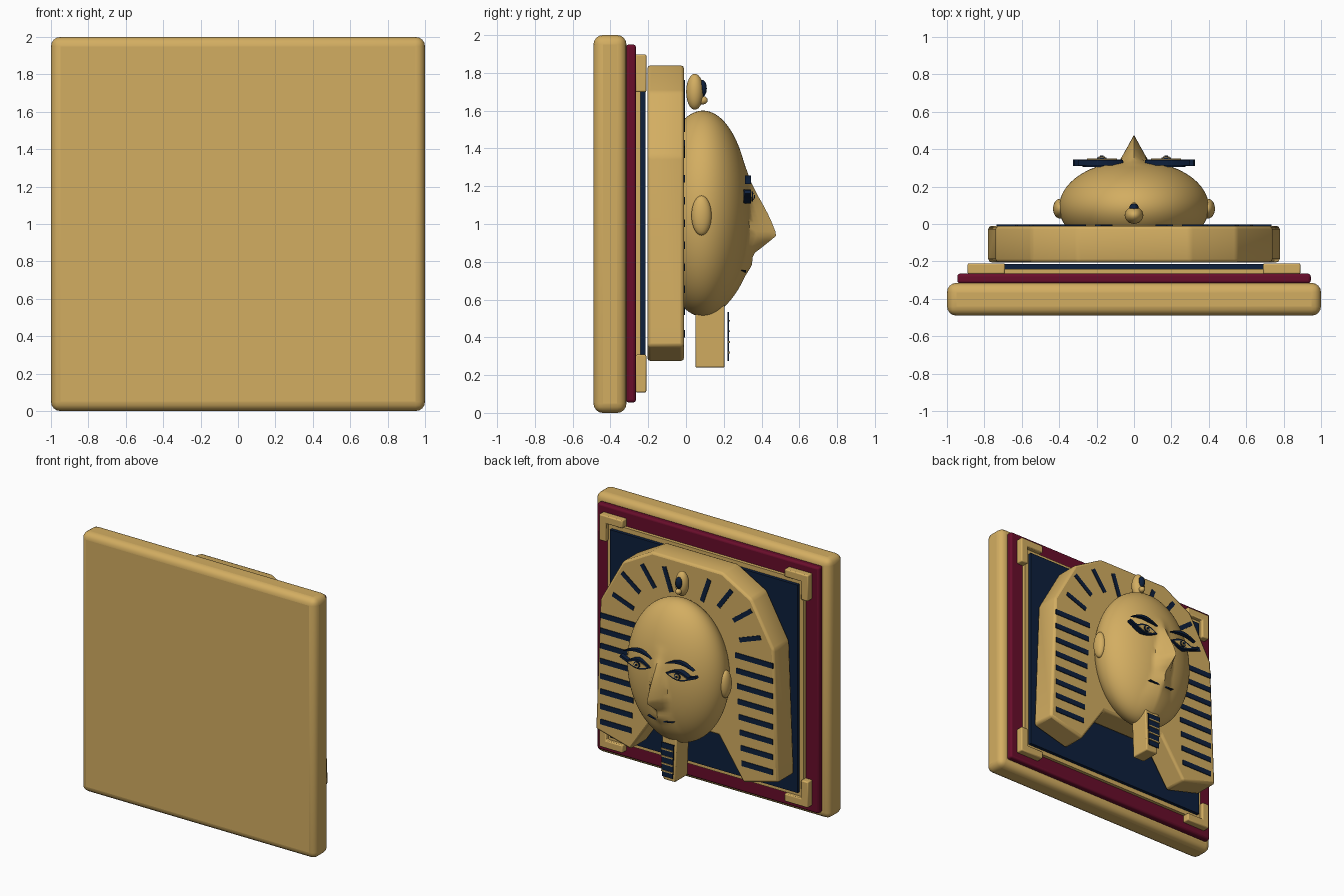
import bpy, bmesh, math

if "Cube" in bpy.data.objects:
    bpy.data.objects.remove(bpy.data.objects["Cube"])


def material(name, rgb):
    m = bpy.data.materials.new(name)
    m.diffuse_color = (*rgb, 1)
    m.use_nodes = True
    m.node_tree.nodes["Principled BSDF"].inputs["Base Color"].default_value = m.diffuse_color
    return m


GOLD = material("gold", (0.65, 0.42, 0.12))
NAVY = material("navy", (0.004, 0.014, 0.045))
MAROON = material("maroon", (0.14, 0.004, 0.024))


def finish(name, bm, mat, bevel=0, segments=3, smooth=False):
    bmesh.ops.recalc_face_normals(bm, faces=bm.faces)
    me = bpy.data.meshes.new(name)
    bm.to_mesh(me)
    bm.free()
    me.materials.append(mat)
    ob = bpy.data.objects.new(name, me)
    bpy.context.collection.objects.link(ob)
    if bevel:
        b = ob.modifiers.new("bevel", "BEVEL")
        b.width, b.segments = bevel, segments
        b.limit_method, b.angle_limit = "ANGLE", math.radians(20)
    if smooth or bevel:
        bpy.ops.object.select_all(action="DESELECT")
        ob.select_set(True)
        bpy.context.view_layer.objects.active = ob
        bpy.ops.object.shade_smooth_by_angle(angle=math.radians(35))
    return ob


def plate(name, outline, y0, y1, mat, bevel=0, segments=3):
    """Extrude an (x, z) outline from y0 to y1."""
    bm = bmesh.new()
    f = bm.faces.new([bm.verts.new((x, y0, z)) for x, z in outline])
    ext = bmesh.ops.extrude_face_region(bm, geom=[f])["geom"]
    verts = [g for g in ext if isinstance(g, bmesh.types.BMVert)]
    bmesh.ops.translate(bm, verts=verts, vec=(0, y1 - y0, 0))
    return finish(name, bm, mat, bevel, segments)


def rect(x0, x1, z0, z1):
    return [(x0, z0), (x1, z0), (x1, z1), (x0, z1)]


def stroke(ax, az, bx, bz, w):
    """Straight bar outline between two points."""
    d = math.hypot(bx - ax, bz - az)
    nx, nz = -(bz - az) / d * w / 2, (bx - ax) / d * w / 2
    return [(ax + nx, az + nz), (bx + nx, bz + nz), (bx - nx, bz - nz), (ax - nx, az - nz)]


def lens(x0, x1, zc, up, low, n=14):
    """Almond or crescent outline between two arcs."""
    arc = lambda i, h: (x0 + (x1 - x0) * i / n, zc + h * math.sin(math.pi * i / n))
    return [arc(i, up) for i in range(n + 1)] + [arc(i, low) for i in range(n - 1, 0, -1)]


def disc(cx, cz, r, n=20):
    return [(cx + r * math.cos(2 * math.pi * i / n), cz + r * math.sin(2 * math.pi * i / n)) for i in range(n)]


def flip(outline, s):
    return [(s * x, z) for x, z in outline]


def ellipsoid(name, c, r, mat, u=32, v=20, shape=None):
    bm = bmesh.new()
    bmesh.ops.create_uvsphere(bm, u_segments=u, v_segments=v, radius=1)
    for p in bm.verts:
        p.co = [c[i] + p.co[i] * r[i] for i in range(3)]
        if shape:
            shape(p.co)
    return finish(name, bm, mat, smooth=True)


# layered backing panels
plate("back_panel", rect(-1, 1, 0, 2), -0.49, -0.315, GOLD, 0.05, 4)
plate("maroon_panel", rect(-0.945, 0.945, 0.055, 1.95), -0.318, -0.265, MAROON, 0.015)
plate("gold_border", rect(-0.835, 0.835, 0.165, 1.835), -0.268, -0.24, GOLD)
plate("navy_panel", rect(-0.8, 0.8, 0.2, 1.8), -0.241, -0.215, NAVY)

# L-shaped corner brackets
for sx in (1, -1):
    for sz in (1, -1):
        ell = [(0.89, 0.895), (0.69, 0.895), (0.69, 0.835), (0.83, 0.835), (0.83, 0.695), (0.89, 0.695)]
        plate("corner_bracket", [(sx * x, 1.003 + sz * z) for x, z in ell], -0.268, -0.21, GOLD, 0.008, 2)

# headdress with two hanging lappets
half = [(0.3, 1.84), (0.55, 1.7), (0.74, 1.36), (0.78, 0.35), (0.48, 0.27), (0.27, 0.58)]
plate("headdress", half + flip(half[::-1], -1), -0.205, -0.01, GOLD, 0.018, 2)

# headdress stripes: horizontal on the sides, radial over the crown
for s in (1, -1):
    for i in range(8):
        z = 0.42 + i * 0.117
        inner = 0.47 - 0.008 * i
        plate("side_stripe", flip(rect(inner, 0.735, z - 0.02, z + 0.02), s), -0.012, -0.004, NAVY)
    for a, r in ((19, 0.5), (36, 0.56), (53, 0.6), (70, 0.58)):
        sn, cs = math.sin(math.radians(a)), math.cos(math.radians(a))
        bar = stroke((r - 0.1) * sn, 1.2 + (r - 0.1) * cs, (r + 0.09) * sn, 1.2 + (r + 0.09) * cs, 0.034)
        plate("crown_stripe", flip(bar, s), -0.012, -0.004, NAVY)

# head: ellipsoid with a nose, lip and chin ridge; rows are z, height, half width
RIDGE = [(0.51, 0, 0.12), (0.66, 0.018, 0.14), (0.72, 0.023, 0.12), (0.78, 0.042, 0.1),
         (0.84, 0.035, 0.09), (0.88, 0.08, 0.085), (0.94, 0.146, 0.085), (1.02, 0.11, 0.075),
         (1.08, 0.08, 0.065), (1.15, 0.044, 0.055), (1.23, 0.013, 0.06), (1.32, 0, 0.08)]


def face_ridge(co):
    if co.y < 0.1:
        return
    for (za, ha, wa), (zb, hb, wb) in zip(RIDGE, RIDGE[1:]):
        if za <= co.z < zb:
            t = (co.z - za) / (zb - za)
            w = wa + (wb - wa) * t
            co.y += (ha + (hb - ha) * t) * max(0, 1 - abs(co.x) / w) ** 1.1


ellipsoid("head", (0, 0.09, 1.055), (0.4, 0.25, 0.545), GOLD, 128, 72, face_ridge)

# ears, eyes and brows
for s in (1, -1):
    ellipsoid("ear", (s * 0.395, 0.082, 1.045), (0.038, 0.053, 0.105), GOLD)
    plate("eye_outline", flip(lens(0.065, 0.275, 1.143, 0.04, -0.034), s), 0.305, 0.345, NAVY)
    plate("eye_wing", flip(stroke(0.235, 1.135, 0.322, 1.17, 0.018), s), 0.31, 0.345, NAVY)
    plate("eye_inner", flip(lens(0.09, 0.252, 1.143, 0.025, -0.022), s), 0.344, 0.349, GOLD)
    plate("iris", flip(disc(0.172, 1.145, 0.026), s), 0.348, 0.355, NAVY)
    plate("iris_ring", flip(disc(0.172, 1.145, 0.018), s), 0.354, 0.36, GOLD)
    plate("pupil", flip(disc(0.172, 1.145, 0.009), s), 0.359, 0.365, NAVY)
    plate("brow", flip(lens(0.06, 0.3, 1.213, 0.043, 0.023), s), 0.312, 0.343, NAVY)

# mouth line, its middle hidden by the lips
plate("mouth_line", lens(-0.11, 0.11, 0.757, -0.003, -0.016), 0.285, 0.318, NAVY)

# brow ornament: hood, inlay and small head
ellipsoid("ornament_hood", (0, 0.047, 1.7), (0.05, 0.046, 0.095), GOLD)
ellipsoid("ornament_inlay", (0, 0.086, 1.718), (0.026, 0.024, 0.045), NAVY, 20, 12)
ellipsoid("ornament_head", (0, 0.088, 1.655), (0.022, 0.027, 0.022), GOLD, 20, 12)

# tapered beard with a barred front plate
plate("beard", [(-0.05, 0.24), (0.05, 0.24), (0.065, 0.62), (-0.065, 0.62)], 0.05, 0.205, GOLD, 0.008, 2)
plate("beard_plate", [(-0.045, 0.275), (0.045, 0.275), (0.055, 0.535), (-0.055, 0.535)], 0.221, 0.228, NAVY)
for i in range(4):
    z = 0.32 + i * 0.056
    plate("beard_bar", rect(-0.05, 0.05, z - 0.005, z + 0.005), 0.226, 0.234, GOLD)
